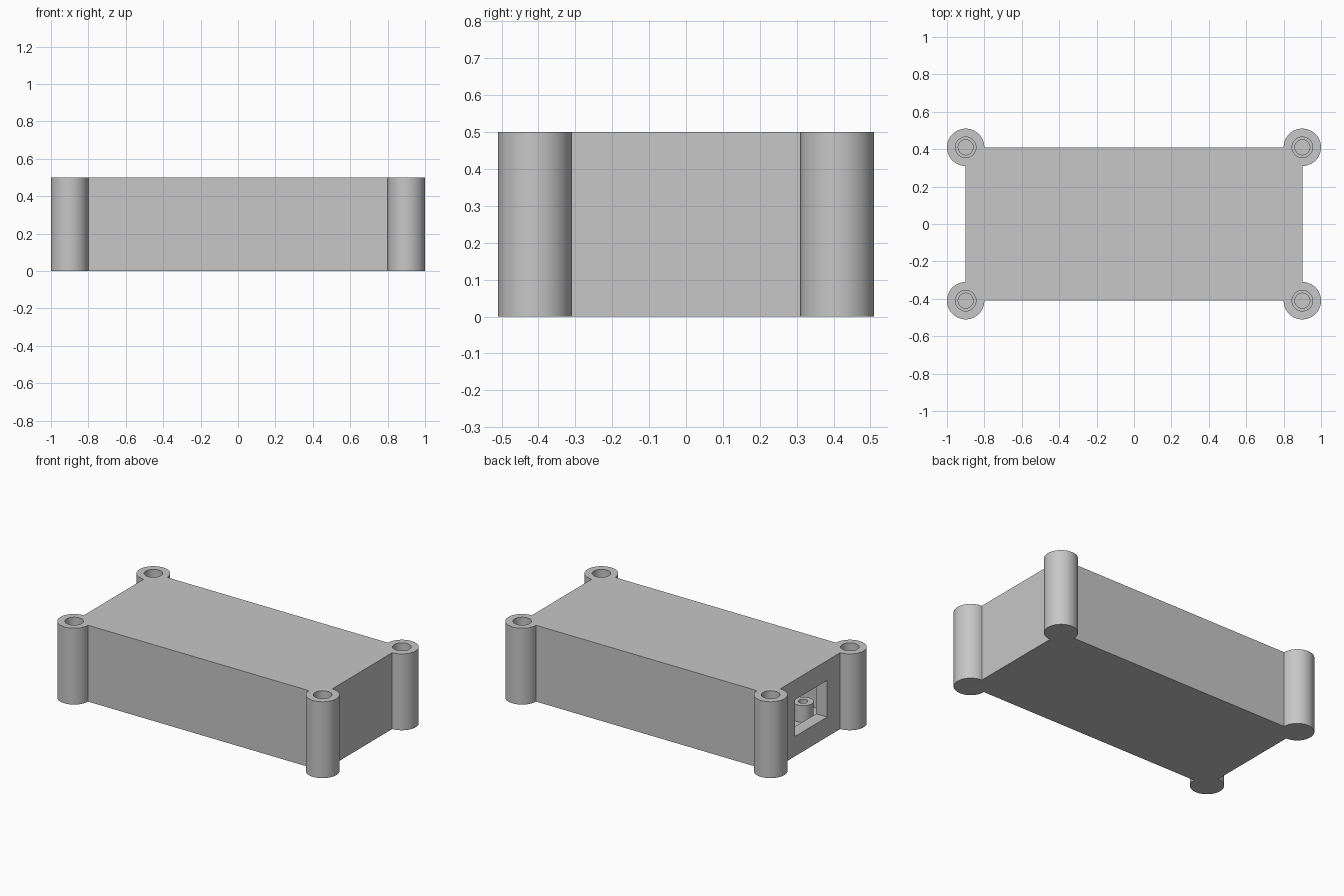
import bpy
import math

if "Cube" in bpy.data.objects:
    bpy.data.objects.remove(bpy.data.objects["Cube"])

HX, HY, H = 0.90, 0.41, 0.50      # box half sizes and height
WALL = 0.08                       # wall, floor and lid thickness
POST_R, HEAD_R, SCREW_R = 0.10, 0.055, 0.04
CORNERS = [(sx, sy) for sx in (-1, 1) for sy in (-1, 1)]

grey = bpy.data.materials.new("plain grey")
grey.diffuse_color = (0.57, 0.57, 0.57, 1)
grey.use_nodes = True
grey.node_tree.nodes["Principled BSDF"].inputs["Base Color"].default_value = grey.diffuse_color


def box(name, x0, x1, y0, y1, z0, z1):
    bpy.ops.mesh.primitive_cube_add(
        size=1, location=((x0 + x1) / 2, (y0 + y1) / 2, (z0 + z1) / 2))
    ob = bpy.context.object
    ob.name = name
    ob.scale = (x1 - x0, y1 - y0, z1 - z0)
    bpy.ops.object.transform_apply(location=True, rotation=False, scale=True)
    return ob


def cylinder(name, x, y, r, z0, z1, sides=64):
    bpy.ops.mesh.primitive_cylinder_add(
        vertices=sides, radius=r, depth=z1 - z0, location=(x, y, (z0 + z1) / 2))
    ob = bpy.context.object
    ob.name = name
    return ob


def combine(target, tool, operation):
    mod = target.modifiers.new("shape", 'BOOLEAN')
    mod.operation, mod.solver, mod.object = operation, 'EXACT', tool
    bpy.context.view_layer.objects.active = target
    bpy.ops.object.modifier_apply(modifier=mod.name)
    bpy.data.objects.remove(tool)


def finish(ob):
    ob.data.materials.clear()
    ob.data.materials.append(grey)
    bpy.ops.object.select_all(action='DESELECT')
    ob.select_set(True)
    bpy.context.view_layer.objects.active = ob
    bpy.ops.object.shade_smooth_by_angle(angle=math.radians(30))


# Enclosure: closed box with a screw post on each corner
case = box("enclosure", -HX, HX, -HY, HY, 0, H)
for sx, sy in CORNERS:
    combine(case, cylinder("post", sx * HX, sy * HY, POST_R, 0, H), 'UNION')

# Hollow inside
combine(case, box("cavity", -HX + WALL, HX - WALL, -HY + WALL, HY - WALL,
                  WALL, H - WALL), 'DIFFERENCE')

# Connector opening in the left end
combine(case, box("opening", -HX - 0.05, -HX + WALL + 0.05, -0.175, 0.155,
                  0.13, 0.37), 'DIFFERENCE')

# Stepped blind screw holes in the posts
for sx, sy in CORNERS:
    x, y = sx * HX, sy * HY
    combine(case, cylinder("screw_hole", x, y, SCREW_R, WALL, H + 0.1), 'DIFFERENCE')
    combine(case, cylinder("head_hole", x, y, HEAD_R, H - WALL, H + 0.1), 'DIFFERENCE')
finish(case)

# Board standoffs on the floor
for sx, sy in CORNERS:
    x, y = sx * 0.73, sy * 0.17
    standoff = cylinder("board_standoff", x, y, 0.062, WALL, 0.19, 48)
    combine(standoff, cylinder("pilot_hole", x, y, 0.028, WALL + 0.01, 0.3, 48),
            'DIFFERENCE')
    finish(standoff)
